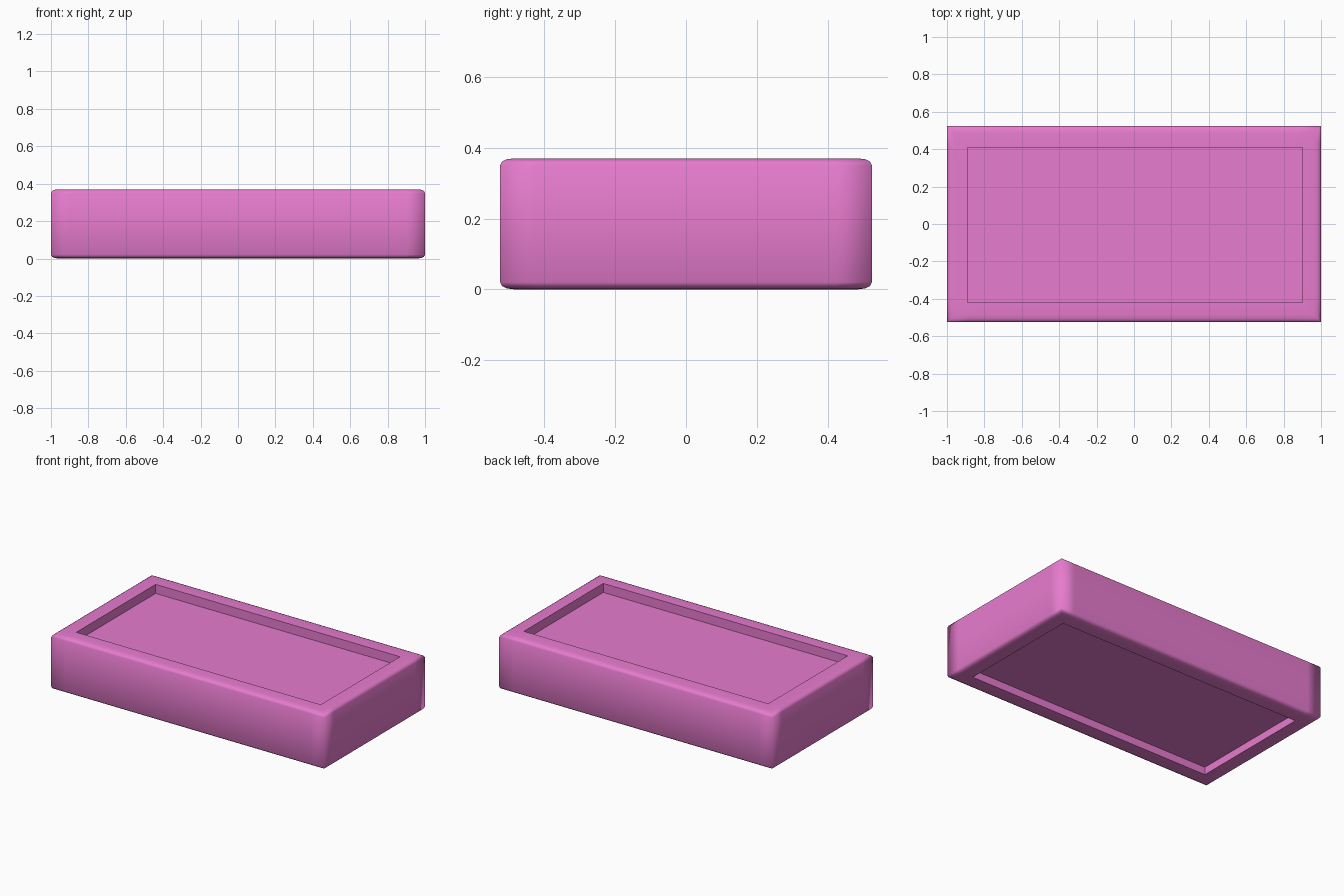
import bpy, bmesh

if "Cube" in bpy.data.objects:
    bpy.data.objects.remove(bpy.data.objects["Cube"])

HX, HY, H = 1.0, 0.525, 0.37
S = 0.1                      # support-loop distance from the corners


def ring(bm, x0, x1, y0, y1, z):
    """Rectangular loop with support points next to each corner."""
    pts = [(x0, y0), (x0 + S, y0), (x1 - S, y0),
           (x1, y0), (x1, y0 + S), (x1, y1 - S),
           (x1, y1), (x1 - S, y1), (x0 + S, y1),
           (x0, y1), (x0, y1 - S), (x0, y0 + S)]
    return [bm.verts.new((x, y, z)) for x, y in pts]


def outer(bm, inset, z):
    return ring(bm, -HX + inset, HX - inset, -HY + inset, HY - inset, z)


bm = bmesh.new()
# recessed underside, soft rim, walls, soft rim, recessed top
rings = [ring(bm, -0.895, 0.895, -0.415, 0.415, 0.05),
         ring(bm, -0.895, 0.895, -0.415, 0.415, 0.0)]
soft = [(0.04, 0.0), (0.018, 0.003), (0.006, 0.009), (0.0, 0.02)]
rings += [outer(bm, d, z) for d, z in soft]
rings += [outer(bm, d, H - z) for d, z in reversed(soft)]
rings += [ring(bm, -0.89, 0.90, -0.42, 0.41, H),
          ring(bm, -0.89, 0.90, -0.42, 0.41, H - 0.06)]

for a, b in zip(rings, rings[1:]):
    for i in range(12):
        j = (i + 1) % 12
        bm.faces.new((a[i], a[j], b[j], b[i]))
bm.faces.new(rings[0])
bm.faces.new(rings[-1])
bmesh.ops.recalc_face_normals(bm, faces=bm.faces)

# smooth shell, crisp recess edges
for f in bm.faces:
    f.smooth = True
recess = set(rings[0] + rings[1] + rings[-1] + rings[-2])
for e in bm.edges:
    if all(v in recess for v in e.verts) and e.calc_face_angle(0) > 0.5:
        e.smooth = False

mesh = bpy.data.meshes.new("recessed_block")
bm.to_mesh(mesh)
bm.free()
block = bpy.data.objects.new("recessed_block", mesh)
bpy.context.collection.objects.link(block)

pink = bpy.data.materials.new("pink")
pink.diffuse_color = (0.8, 0.2, 0.62, 1)
pink.use_nodes = True
pink.node_tree.nodes["Principled BSDF"].inputs["Base Color"].default_value = pink.diffuse_color
mesh.materials.append(pink)
